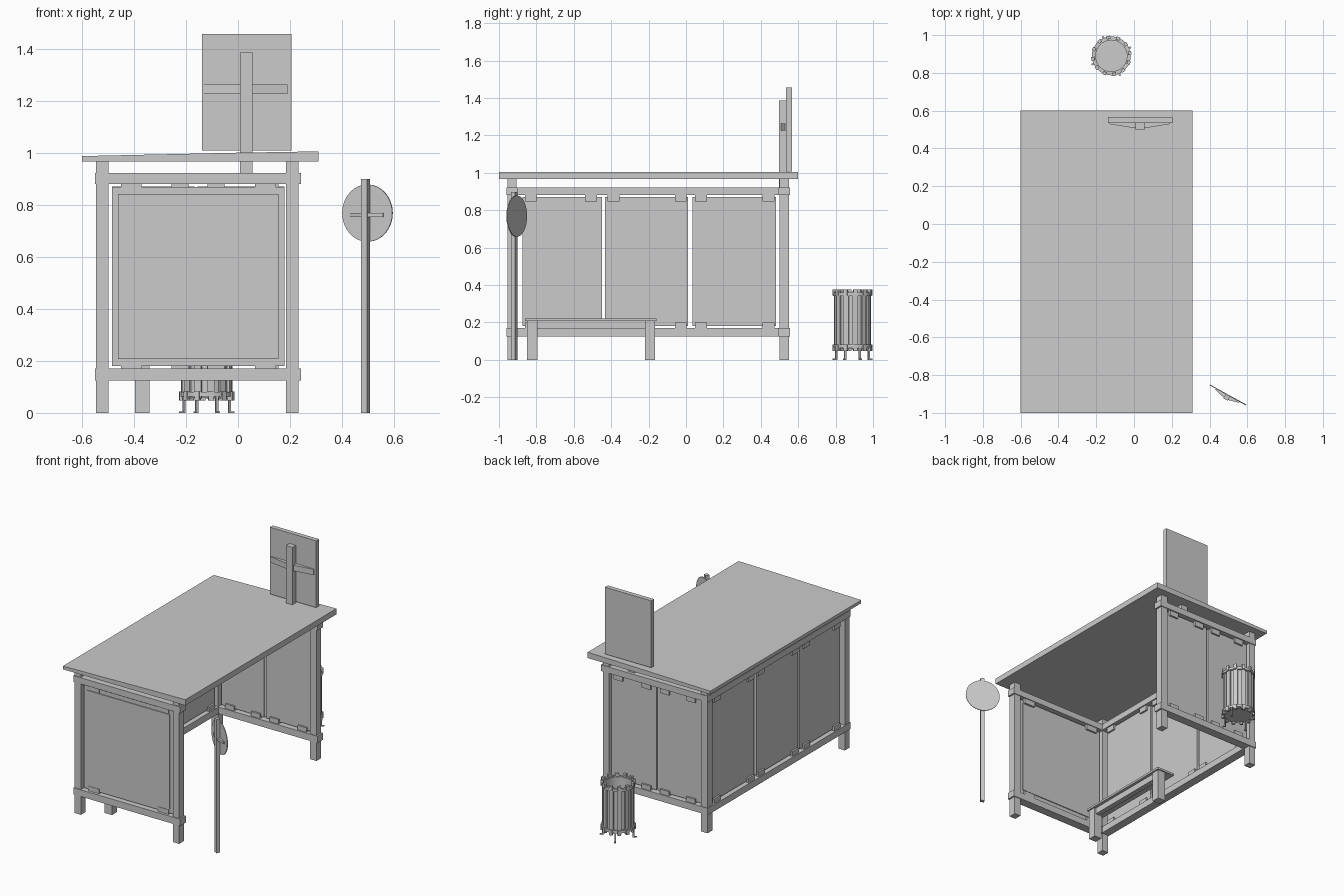
import bpy, bmesh
from math import sin, cos, pi, radians
from mathutils import Matrix, Vector

if "Cube" in bpy.data.objects:
    bpy.data.objects.remove(bpy.data.objects["Cube"])


def make(name, bm, matrix=None):
    bmesh.ops.recalc_face_normals(bm, faces=bm.faces)
    me = bpy.data.meshes.new(name)
    bm.to_mesh(me)
    bm.free()
    ob = bpy.data.objects.new(name, me)
    bpy.context.collection.objects.link(ob)
    if matrix:
        ob.matrix_world = matrix
    return ob


def box(name, x, y, z, matrix=None):
    """Box from (min, max) pairs."""
    bm = bmesh.new()
    bmesh.ops.create_cube(bm, size=1)
    for v in bm.verts:
        v.co = [p[0] + (c + 0.5) * (p[1] - p[0]) for c, p in zip(v.co, (x, y, z))]
    return make(name, bm, matrix)


def prism(name, pts, depth, matrix=None):
    """Extrude a closed 3D outline along a vector."""
    bm = bmesh.new()
    f = bm.faces.new([bm.verts.new(p) for p in pts])
    r = bmesh.ops.extrude_face_region(bm, geom=[f])
    vs = [g for g in r['geom'] if isinstance(g, bmesh.types.BMVert)]
    bmesh.ops.translate(bm, verts=vs, vec=depth)
    return make(name, bm, matrix)


def lathe(name, profile, centre, steps=32, closed=False):
    """Revolve (radius, z) points about a vertical axis."""
    bm = bmesh.new()
    rings = [[bm.verts.new((r * cos(2 * pi * i / steps), r * sin(2 * pi * i / steps), z))
              for i in range(steps)] for r, z in profile]
    pairs = list(zip(rings, rings[1:])) + ([(rings[-1], rings[0])] if closed else [])
    for a, b in pairs:
        for i in range(steps):
            j = (i + 1) % steps
            bm.faces.new((a[i], a[j], b[j], b[i]))
    if not closed:
        bm.faces.new(rings[0])
        bm.faces.new(rings[-1])
    ob = make(name, bm, Matrix.Translation(centre))
    bpy.context.view_layer.objects.active = ob
    ob.select_set(True)
    bpy.ops.object.shade_smooth_by_angle(angle=radians(35))
    ob.select_set(False)
    return ob


# Counter top, slightly thinner at the left
prism("counter_top", [(-.6, -1, .966), (.31, -1, .966), (.31, -1, 1.005),
                      (0, -1, 1.0), (-.6, -1, .987)], (0, 1.6, 0))

# Corner legs
for sx, x in (("left", (-.545, -.497)), ("right", (.185, .232))):
    for sy, y in (("front", (-.955, -.905)), ("back", (.5, .55))):
        box(f"{sy}_{sx}_leg", x, y, (0, .966))

# Rails on front, back and left; the right side stays open
for level, z in (("lower", (.125, .17)), ("upper", (.88, .922))):
    box(f"front_{level}_rail", (-.55, .243), (-.96, -.9), z)
    box(f"back_{level}_rail", (-.55, .243), (.495, .555), z)
    box(f"left_{level}_rail", (-.55, -.492), (-.955, .55), z)

# Front panel: sheet with a slightly raised field on both faces
box("front_panel", (-.485, .178), (-.94, -.92), (.18, .868))
box("front_panel_field", (-.462, .155), (-.946, -.914), (.208, .842))

# Left and back panels
LEFT = [(-.875, -.448), (-.432, .012), (.035, .48)]
BACK = [(-.485, -.168), (-.155, .178)]
for i, y in enumerate(LEFT):
    box(f"left_panel_{i + 1}", (-.53, -.512), y, (.18, .87))
for i, x in enumerate(BACK):
    box(f"back_panel_{i + 1}", x, (.516, .534), (.18, .87))

# Clips holding the panels against the rails
for level, z in (("lower", (.165, .2)), ("upper", (.845, .885))):
    for a, b in LEFT:
        for c in (a + .045, b - .04) if a > -.5 else (a + .045, b - .06):
            box(f"left_{level}_clip", (-.542, -.5), (c - .032, c + .032), z)
    for a, b in BACK:
        for c in (a + .07, b - .055):
            box(f"back_{level}_clip", (c - .033, c + .033), (.504, .546), z)
    for c in (-.41, .105):
        box(f"front_{level}_clip", (c - .04, c + .04), (-.943, -.905), z)

# Low bench along the inside of the left wall
box("bench_seat", (-.465, -.33), (-.86, -.157), (.207, .221))
box("bench_apron", (-.385, -.35), (-.84, -.18), (.165, .208))
for n, y in (("front", (-.85, -.795)), ("back", (-.22, -.165))):
    box(f"bench_{n}_leg", (-.396, -.34), y, (0, .208))

# Sign board above the counter
box("sign_board", (-.138, .205), (.535, .566), (1.008, 1.456))
box("sign_post", (.007, .055), (.498, .536), (.9, 1.386))
prism("sign_brace", [(-.13, .536, 1.225), (.19, .536, 1.225), (.19, .529, 1.225),
                     (.06, .508, 1.225), (0, .508, 1.225), (-.13, .529, 1.225)], (0, 0, .038))

# Round sign on a pole, turned about the vertical
turn = Matrix.Translation((.495, -.91, 0)) @ Matrix.Rotation(radians(-29), 4, 'Z')
box("round_sign_pole", (-.013, .013), (-.022, .003), (0, .898), turn)
prism("round_sign", [(.11 * cos(2 * pi * i / 32), .003, .768 + .11 * sin(2 * pi * i / 32))
                     for i in range(32)], (0, .005, 0), turn)
prism("round_sign_brace", [(-.072, .004, .753), (.072, .004, .753), (.072, -.002, .753),
                           (.02, -.016, .753), (-.02, -.016, .753), (-.072, -.002, .753)],
      (0, 0, .016), turn)

# Slatted basket behind the stall: open bowl, hoops, slats and feet
C = Vector((-.12, .89, 0))
lathe("basket_shell", [(.09, .06), (.09, .355), (.083, .355), (.083, .07)], C)
for n, z in (("lower", .072), ("upper", .35)):
    lathe(f"basket_{n}_hoop", [(.088, z - .009), (.103, z - .009), (.103, z + .009),
                               (.088, z + .009)], C, closed=True)
for i in range(12):
    m = Matrix.Translation(C) @ Matrix.Rotation(2 * pi * (i + .3) / 12, 4, 'Z')
    box("basket_slat", (.089, .098), (-.014, .014), (.055, .365), m)
    box("basket_slat_top", (.09, .107), (-.01, .01), (.345, .377), m)
    box("basket_slat_bottom", (.09, .107), (-.01, .01), (.047, .082), m)
for i in range(4):
    m = Matrix.Translation(C) @ Matrix.Rotation(radians(24) + i * pi / 2, 4, 'Z')
    box("basket_foot", (.091, .099), (-.005, .005), (.004, .07), m)
    box("basket_foot_pad", (.091, .114), (-.005, .005), (0, .006), m)
